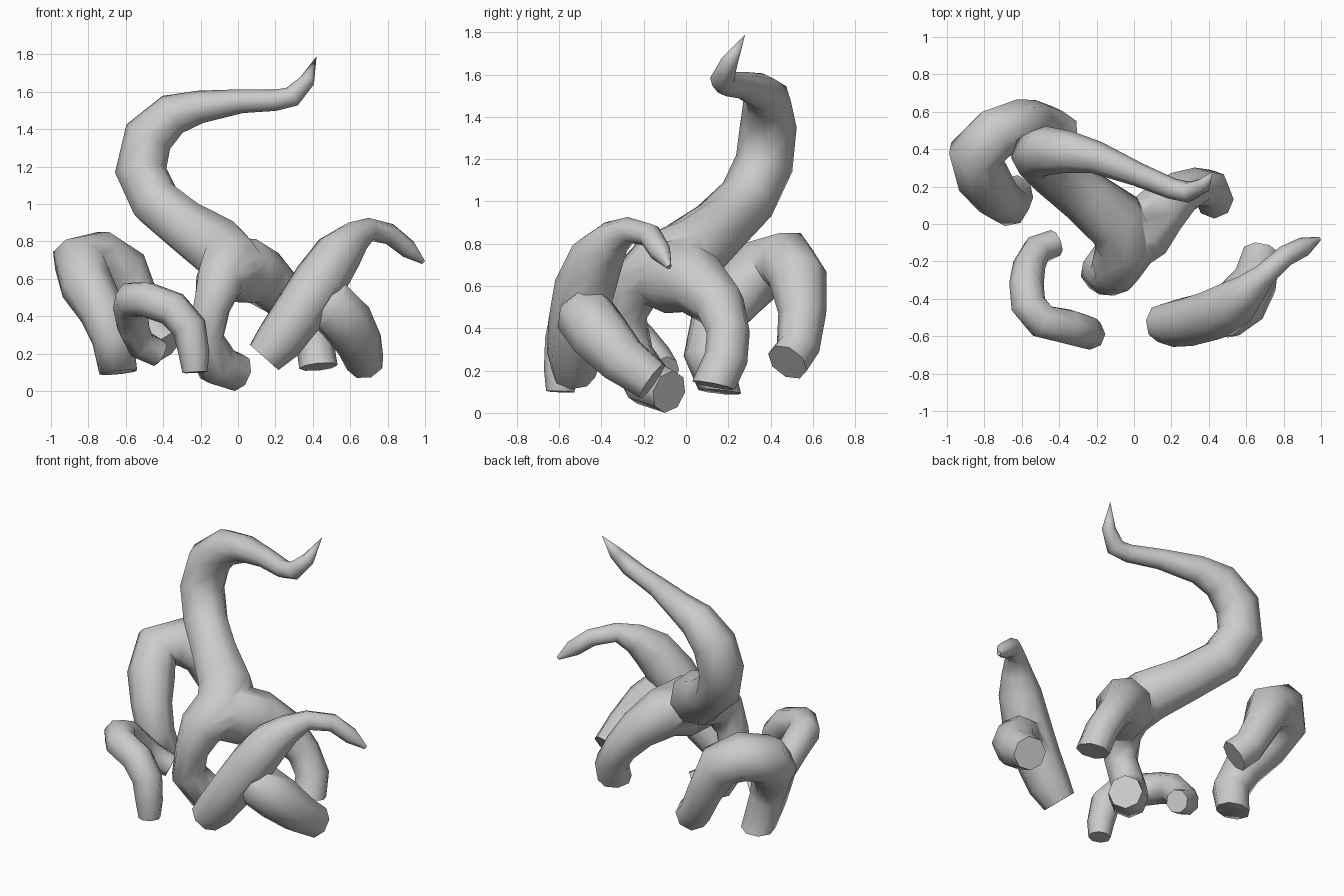
import bpy, bmesh, math
from mathutils import Vector

SIDES = 8


def tube(name, pts, phase=0.0):
    """Low-poly root: one ring per (x, y, z, radius[, end normal]); radius 0 is a point."""
    bm = bmesh.new()
    pos = [Vector(p[:3]) for p in pts]
    rings, side = [], None
    for i, p in enumerate(pts):
        t = (pos[min(i + 1, len(pos) - 1)] - pos[max(i - 1, 0)]).normalized()
        if len(p) > 4:
            t = Vector(p[4:]).normalized()
        side = t.orthogonal() if side is None else side - t * side.dot(t)
        side.normalize()
        up = t.cross(side)
        if p[3] == 0:
            rings.append([bm.verts.new(pos[i])])
            continue
        ring = []
        for k in range(SIDES):
            a = 2 * math.pi * k / SIDES + phase
            ring.append(bm.verts.new(pos[i] + (side * math.cos(a) + up * math.sin(a)) * p[3] * 1.03))
        rings.append(ring)
    for a, b in zip(rings, rings[1:]):
        for k in range(SIDES):
            n = (k + 1) % SIDES
            if len(b) == 1:
                bm.faces.new((a[k], a[n], b[0]))
            else:
                bm.faces.new((a[k], a[n], b[n], b[k]))
    for r in (rings[0], rings[-1]):
        if len(r) > 1:
            bm.faces.new(r)
    bmesh.ops.recalc_face_normals(bm, faces=bm.faces)
    me = bpy.data.meshes.new(name)
    bm.to_mesh(me)
    bm.free()
    ob = bpy.data.objects.new(name, me)
    bpy.context.collection.objects.link(ob)
    return ob


def activate(ob):
    bpy.ops.object.select_all(action='DESELECT')
    ob.select_set(True)
    bpy.context.view_layer.objects.active = ob


def root(name, trunk, branch=None):
    ob = tube(name, trunk)
    activate(ob)
    if branch:
        # merge the side leg into the trunk
        leg = tube(name + "_leg", branch, 0.3)
        mod = ob.modifiers.new("join", 'BOOLEAN')
        mod.operation, mod.solver, mod.object = 'UNION', 'EXACT', leg
        bpy.ops.object.modifier_apply(modifier=mod.name)
        bpy.data.objects.remove(leg)
    activate(ob)
    bpy.ops.object.shade_smooth_by_angle(angle=math.radians(68))
    return ob


# tall central root: front foot up through the junction to the curled tip
root("tall_root", [
    (0.00, -0.08, 0.10, 0.10), (-0.11, -0.18, 0.14, 0.115), (-0.18, -0.26, 0.28, 0.105),
    (-0.14, -0.285, 0.45, 0.10), (-0.10, -0.25, 0.59, 0.13), (-0.03, -0.12, 0.68, 0.17),
    (-0.10, 0.02, 0.76, 0.165), (-0.28, 0.16, 0.88, 0.14), (-0.44, 0.29, 1.01, 0.135),
    (-0.52, 0.37, 1.18, 0.135), (-0.48, 0.39, 1.36, 0.13), (-0.35, 0.385, 1.48, 0.11),
    (-0.20, 0.355, 1.52, 0.085), (0.02, 0.265, 1.55, 0.062), (0.20, 0.19, 1.555, 0.055),
    (0.29, 0.17, 1.575, 0.055), (0.37, 0.205, 1.66, 0.04), (0.42, 0.28, 1.79, 0)],
    # rear right leg
    [(-0.08, -0.20, 0.63, 0.11), (0.03, -0.05, 0.645, 0.18), (0.13, 0.06, 0.61, 0.15),
     (0.24, 0.16, 0.51, 0.12), (0.34, 0.20, 0.38, 0.10), (0.41, 0.19, 0.26, 0.10),
     (0.43, 0.13, 0.13, 0.10, 0.1, -0.2, -1)])

# rear left arch
root("rear_left_root", [
    (-0.38, 0.48, 0.24, 0.10), (-0.45, 0.53, 0.31, 0.10), (-0.53, 0.55, 0.47, 0.11),
    (-0.61, 0.53, 0.64, 0.135), (-0.74, 0.48, 0.715, 0.145), (-0.85, 0.37, 0.69, 0.145),
    (-0.81, 0.25, 0.57, 0.14), (-0.73, 0.14, 0.43, 0.12), (-0.67, 0.10, 0.28, 0.11),
    (-0.64, 0.16, 0.10, 0.10, 0.1, -0.1, -1)])

# front left arch
root("front_left_root", [
    (-0.23, -0.595, 0.10, 0.065), (-0.235, -0.59, 0.20, 0.08), (-0.26, -0.575, 0.34, 0.09),
    (-0.35, -0.55, 0.44, 0.095), (-0.49, -0.52, 0.49, 0.095), (-0.565, -0.43, 0.49, 0.095),
    (-0.575, -0.32, 0.44, 0.09), (-0.56, -0.22, 0.34, 0.085), (-0.52, -0.14, 0.25, 0.08),
    (-0.42, -0.10, 0.20, 0.07)])

# front right root with drooping tip
root("front_right_root", [
    (0.14, -0.53, 0.18, 0.10), (0.22, -0.53, 0.27, 0.125), (0.32, -0.515, 0.41, 0.135),
    (0.44, -0.48, 0.59, 0.14), (0.54, -0.42, 0.74, 0.125), (0.62, -0.35, 0.82, 0.09),
    (0.70, -0.27, 0.865, 0.06), (0.81, -0.17, 0.84, 0.055), (0.91, -0.12, 0.76, 0.05),
    (0.99, -0.08, 0.69, 0.012)],
    # rear leg
    [(0.38, -0.49, 0.51, 0.09), (0.49, -0.475, 0.46, 0.14), (0.58, -0.41, 0.37, 0.14),
     (0.65, -0.30, 0.25, 0.12), (0.68, -0.16, 0.15, 0.10)])
